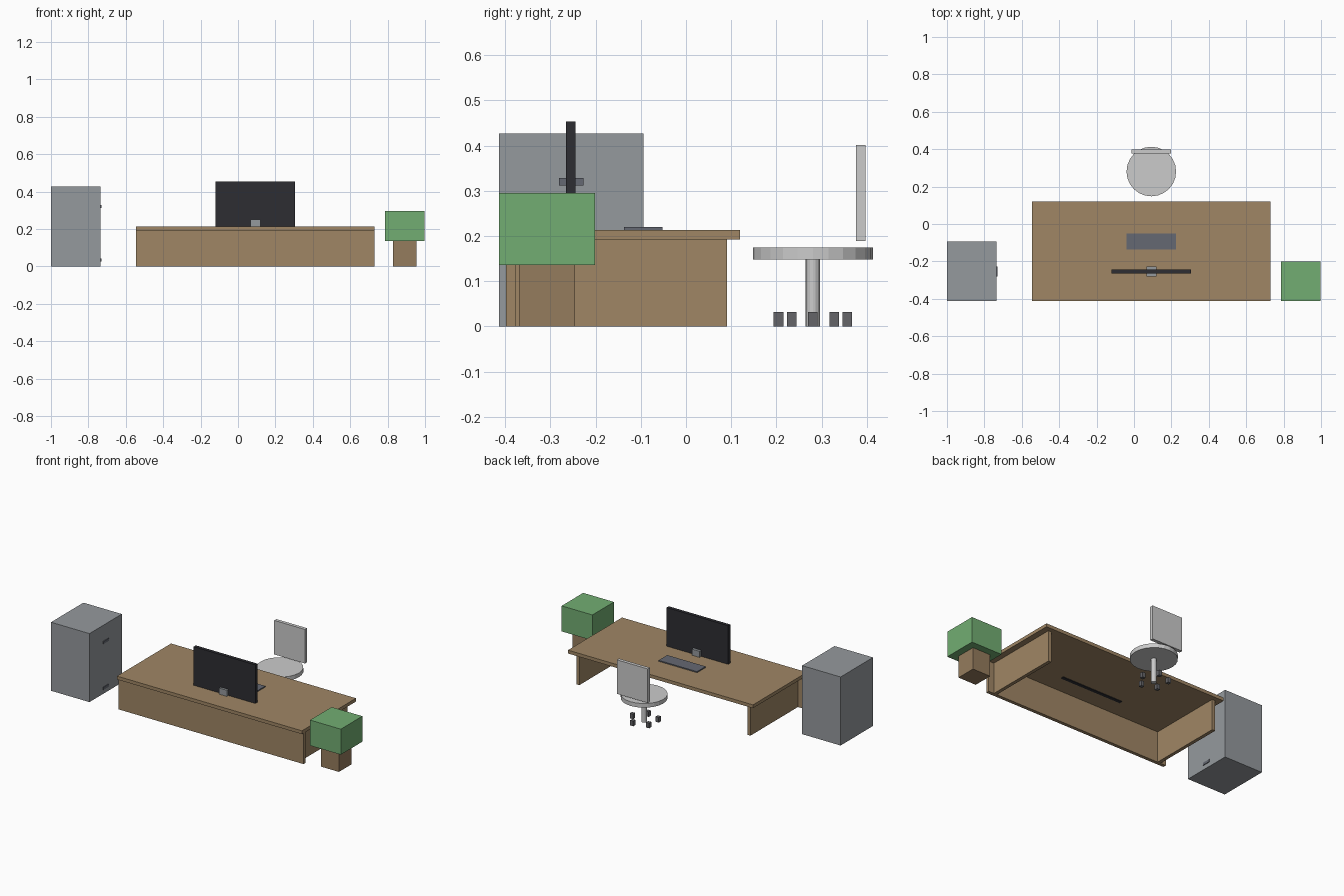
import bpy
from math import sin, cos, tau

if "Cube" in bpy.data.objects:
    bpy.data.objects.remove(bpy.data.objects["Cube"])


def material(name, r, g, b):
    m = bpy.data.materials.new(name)
    m.diffuse_color = (r, g, b, 1)
    m.use_nodes = True
    m.node_tree.nodes["Principled BSDF"].inputs["Base Color"].default_value = m.diffuse_color
    return m


WOOD = material("wood", 0.35, 0.24, 0.13)
POT = material("pot_brown", 0.30, 0.20, 0.11)
LEAF = material("leaf_green", 0.17, 0.42, 0.17)
BLACK = material("screen_black", 0.026, 0.026, 0.032)
STEEL = material("steel_grey", 0.30, 0.32, 0.34)
SLATE = material("slate_grey", 0.13, 0.14, 0.17)
DARK = material("caster_grey", 0.13, 0.13, 0.14)


def finish(name, mat):
    ob = bpy.context.object
    ob.name = name
    if mat:
        ob.data.materials.append(mat)
    return ob


def box(name, x, y, z, mat=None):
    """Box from (min, max) ranges on each axis."""
    ranges = (x, y, z)
    bpy.ops.mesh.primitive_cube_add(size=1, location=[(a + b) / 2 for a, b in ranges])
    ob = finish(name, mat)
    ob.scale = [b - a for a, b in ranges]
    bpy.ops.object.transform_apply(location=False, rotation=False, scale=True)
    return ob


def cylinder(name, x, y, z, radius, sides, mat=None):
    bpy.ops.mesh.primitive_cylinder_add(vertices=sides, radius=radius, depth=z[1] - z[0],
                                        location=(x, y, (z[0] + z[1]) / 2))
    return finish(name, mat)


def span(center, half):
    return (center - half, center + half)


CX = 0.0925          # centre line of desk, screen and chair
DESK_HALF = 0.6375

# Desk
box("desk_top", span(CX, DESK_HALF), (-0.413, 0.119), (0.192, 0.213), WOOD)
box("desk_front_panel", span(CX, DESK_HALF), (-0.398, -0.377), (0, 0.192), WOOD)
for side, name in ((-1, "desk_left_panel"), (1, "desk_right_panel")):
    box(name, span(CX + side * (DESK_HALF - 0.048), 0.0106), (-0.378, 0.091), (0, 0.192), WOOD)

# Screen, stand and keyboard
box("screen", span(CX, 0.2125), (-0.265, -0.244), (0.189, 0.4535), BLACK)
box("screen_stand", span(CX, 0.0265), (-0.280, -0.227), (0.213, 0.251), STEEL)
box("keyboard", span(CX, 0.1325), (-0.137, -0.052), (0.213, 0.2195), SLATE)

# Chair
CY = 0.2805
cylinder("chair_seat", CX, CY, (0.148, 0.174), 0.1325, 24)
cylinder("chair_column", CX, CY, (0, 0.15), 0.016, 16)
box("chair_back", span(CX, 0.106), (0.376, 0.397), (0.189, 0.401))
for i in range(5):
    a = tau * i / 5
    box(f"caster_{i + 1}", span(CX + 0.08 * cos(a), 0.0106),
        span(CY + 0.08 * sin(a), 0.0106), (0, 0.032), DARK)

# Filing cabinet with handles facing the desk
box("cabinet", (-1, -0.735), (-0.413, -0.094), (0, 0.427), STEEL)
for z, name in ((0.035, "lower_handle"), (0.32, "upper_handle")):
    box(name, (-0.74, -0.731), span(-0.2535, 0.027), span(z, 0.008), SLATE)

# Potted plant
box("plant_pot", span(0.892, 0.062), span(-0.307, 0.062), (0, 0.136), POT)
box("plant_foliage", span(0.892, 0.106), span(-0.307, 0.106), (0.136, 0.295), LEAF)
